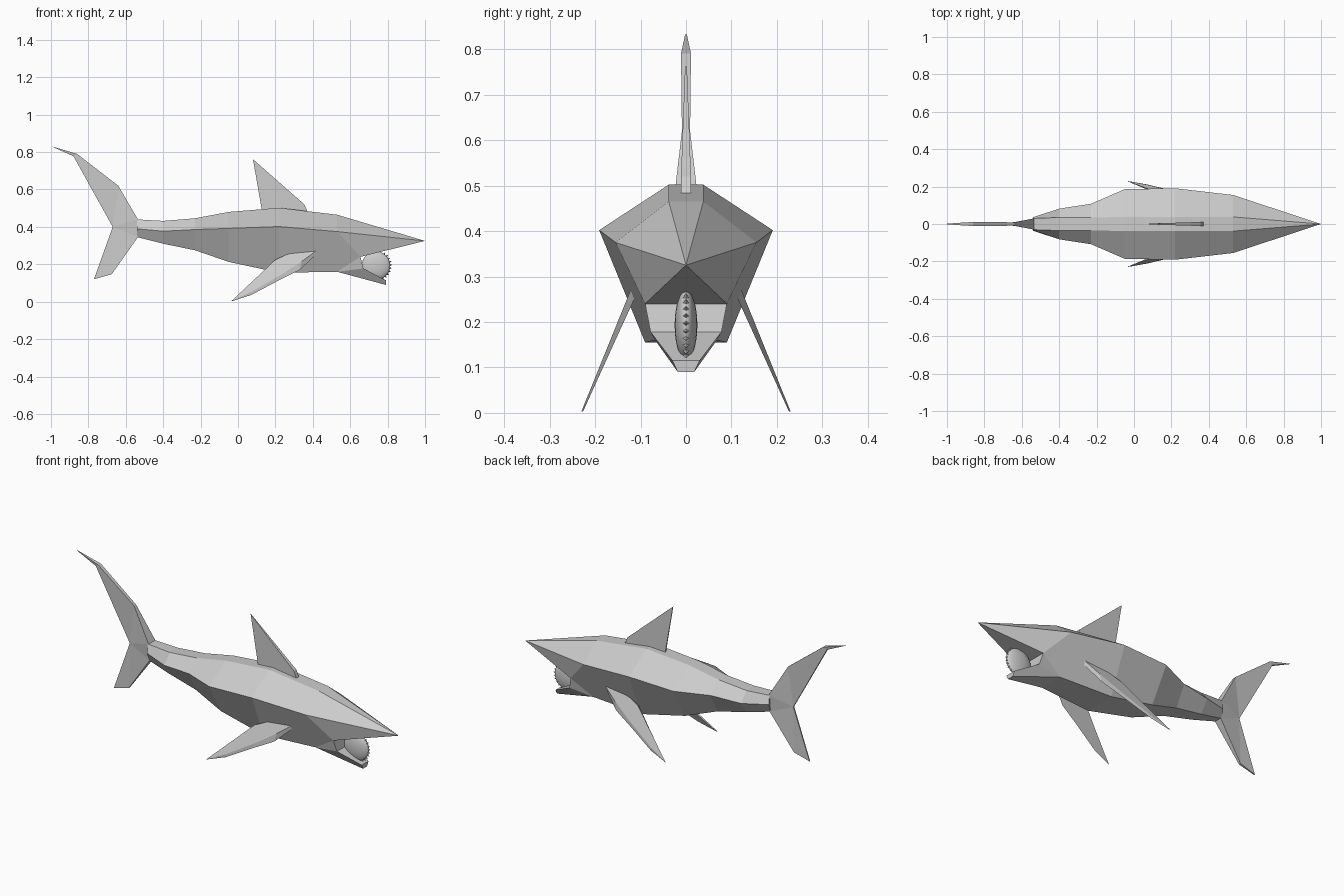
import bpy, bmesh, math
from mathutils import Vector, Matrix

if "Cube" in bpy.data.objects:
    bpy.data.objects.remove(bpy.data.objects["Cube"])


def make(name, verts, faces):
    bm = bmesh.new()
    vs = [bm.verts.new(v) for v in verts]
    for f in faces:
        bm.faces.new([vs[i] for i in f])
    bmesh.ops.remove_doubles(bm, verts=bm.verts, dist=1e-5)
    bmesh.ops.recalc_face_normals(bm, faces=bm.faces)
    me = bpy.data.meshes.new(name)
    bm.to_mesh(me)
    bm.free()
    ob = bpy.data.objects.new(name, me)
    bpy.context.collection.objects.link(ob)
    return ob


# Body: hexagonal rings (x, top half width, top z, side half width, side z, belly half width, belly z)
rings = [
    (-0.54, .030, .440, .036, .390, .020, .345),
    (-0.40, .035, .432, .082, .377, .035, .310),
    (-0.23, .035, .446, .108, .386, .050, .275),
    (-0.05, .037, .480, .186, .392, .080, .213),
    (0.22, .038, .502, .191, .402, .090, .155),
    (0.53, .038, .465, .155, .375, .068, .160),
]
verts, faces = [], []
for x, tw, tz, sw, sz, bw, bz in rings:
    verts += [(x, -tw, tz), (x, -sw, sz), (x, -bw, bz),
              (x, bw, bz), (x, sw, sz), (x, tw, tz)]
for r in range(len(rings) - 1):
    for i in range(6):
        j = (i + 1) % 6
        faces.append((r * 6 + i, r * 6 + j, r * 6 + 6 + j, r * 6 + 6 + i))
faces.append((0, 1, 2, 3, 4, 5))
# Head: snout tip, palate, mouth wall and open lower jaw
b, n = 30, 36
verts += [(1.0, 0, .325),
          (.655, -.09, .24), (.655, .09, .24),       # palate corners
          (.67, -.078, .178), (.67, .078, .178),     # jaw hinge
          (.79, -.03, .115), (.79, .03, .115),       # jaw tip upper
          (.79, -.018, .09), (.79, .018, .09)]       # jaw tip lower
faces += [(b, b + 5, n), (b, b + 1, n), (b + 5, b + 4, n),
          (b + 1, n + 1, n), (b + 4, n + 2, n), (n, n + 1, n + 2),
          (n + 1, n + 2, n + 4, n + 3), (n + 3, n + 4, n + 6, n + 5),
          (n + 5, n + 6, n + 8, n + 7), (b + 2, b + 3, n + 8, n + 7)]
for s, e in ((b + 1, 1), (b + 4, 2)):
    low = b + 2 if e == 1 else b + 3
    faces += [(s, low, n + e), (low, n + 2 + e, n + e),
              (low, n + 6 + e, n + 4 + e, n + 2 + e)]
make("body", verts, faces)


def fin(name, pts, sides):
    """Upright fin: outline points (x, z, half thickness), listed side faces, rim round the outline."""
    k = len(pts)
    vs = [(x, -h, z) for x, z, h in pts] + [(x, h, z) for x, z, h in pts]
    fs = list(sides) + [tuple(k + i for i in f) for f in sides]
    fs += [(i, (i + 1) % k, k + (i + 1) % k, k + i) for i in range(k)]
    return make(name, vs, fs)


# Tail fin, two lobes
fin("tail_fin",
    [(-.535, .44, .030), (-.64, .62, .009), (-.86, .79, .011), (-1.0, .832, .002),
     (-.88, .778, .006), (-.67, .40, .004), (-.77, .12, .003), (-.675, .147, .006),
     (-.535, .345, .022)],
    [(0, 1, 5), (1, 2, 4, 5), (2, 3, 4), (0, 5, 8), (5, 6, 7), (5, 7, 8)])

# Dorsal fin
fin("dorsal_fin",
    [(.08, .762, .002), (.355, .52, .011), (.375, .475, .011), (.13, .475, .004)],
    [(0, 1, 2, 3)])

# Pectoral fins: slanted blades with a bevelled lower edge
outer = [(.432, .282), (.34, .272), (.26, .252), (.20, .225), (.11, .14),
         (-.036, .003), (.07, .052), (.24, .15), (.34, .215)]
inner = [(.432, .265), (.34, .262), (.26, .245), (.20, .218), (.11, .132),
         (-.03, .003), (.07, .036), (.22, .115), (.33, .170)]
for side, label in ((-1, "right"), (1, "left")):
    vs = [(x, side * (.118 + (.28 - z) * .405), z) for x, z in outer]
    vs += [(x, side * (.105 + (.27 - z) * .455), z) for x, z in inner]
    k = len(outer)
    fs = [tuple(range(k)), tuple(range(k, 2 * k))]
    fs += [(i, (i + 1) % k, k + (i + 1) % k, k + i) for i in range(k)]
    make("pectoral_fin_" + label, vs, fs)

# Flattened rounded mouth piece
centre = Vector((.738, 0, .193))
bpy.ops.mesh.primitive_uv_sphere_add(segments=32, ring_count=16, radius=1, location=centre)
mouth = bpy.context.object
mouth.name = "mouth_piece"
mouth.scale = (.076, .025, .076)
bpy.ops.object.shade_smooth()

# Row of small pointed teeth along its front rim
bm = bmesh.new()
for i in range(10):
    a = math.radians(-62 + i * 13)
    d = Vector((math.cos(a), 0, math.sin(a)))
    m = Matrix.Translation(centre + d * .077) @ Matrix.Rotation(math.pi / 2 - a, 4, 'Y')
    bmesh.ops.create_cone(bm, cap_ends=True, segments=4, radius1=.009, radius2=0,
                          depth=.018, matrix=m)
me = bpy.data.meshes.new("teeth")
bm.to_mesh(me)
bm.free()
bpy.context.collection.objects.link(bpy.data.objects.new("teeth", me))
